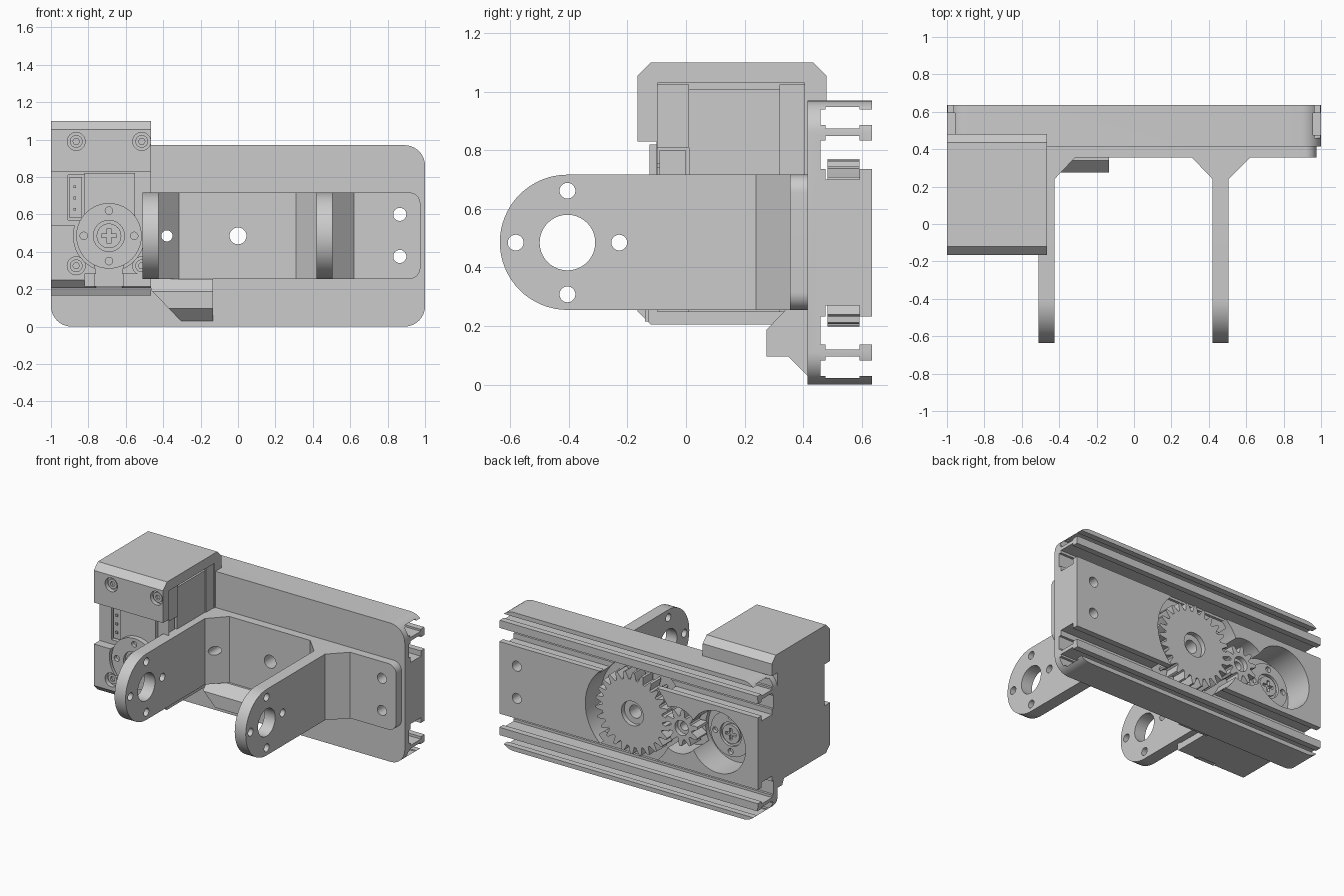
import bpy, bmesh, math
from mathutils import Vector

if "Cube" in bpy.data.objects:
    bpy.data.objects.remove(bpy.data.objects["Cube"])

ZC = 0.485   # height of the gear and arm axes
MX = -0.69   # x of the motor axis


def prism(name, pts, axis, a, b):
    """Extrude a 2D outline along an axis: x takes (y,z), y takes (x,z), z takes (x,y)."""
    place = {'x': lambda p, t: (t, p[0], p[1]),
             'y': lambda p, t: (p[0], t, p[1]),
             'z': lambda p, t: (p[0], p[1], t)}[axis]
    bm = bmesh.new()
    face = bm.faces.new([bm.verts.new(place(p, a)) for p in pts])
    new = bmesh.ops.extrude_face_region(bm, geom=[face])['geom']
    shift = Vector(place((0, 0), b)) - Vector(place((0, 0), a))
    bmesh.ops.translate(bm, vec=shift, verts=[v for v in new if isinstance(v, bmesh.types.BMVert)])
    bmesh.ops.recalc_face_normals(bm, faces=bm.faces)
    me = bpy.data.meshes.new(name)
    bm.to_mesh(me)
    bm.free()
    ob = bpy.data.objects.new(name, me)
    bpy.context.collection.objects.link(ob)
    return ob


def arc(cx, cy, r, a0, a1, n):
    return [(cx + r * math.cos(math.radians(a0 + (a1 - a0) * i / n)),
             cy + r * math.sin(math.radians(a0 + (a1 - a0) * i / n))) for i in range(n + 1)]


def cyl(name, c, r, axis, a, b, n=48):
    return prism(name, arc(c[0], c[1], r, 0, 360, n)[:-1], axis, a, b)


def box(name, x0, x1, y0, y1, z0, z1):
    return prism(name, [(x0, y0), (x1, y0), (x1, y1), (x0, y1)], 'z', z0, z1)


def rounded(x0, x1, z0, z1, r):
    return (arc(x1 - r, z1 - r, r, 0, 90, 10) + arc(x0 + r, z1 - r, r, 90, 180, 10)
            + arc(x0 + r, z0 + r, r, 180, 270, 10) + arc(x1 - r, z0 + r, r, 270, 360, 10))


def combine(ob, tools, op='DIFFERENCE'):
    """Apply boolean tools to an object and remove them."""
    for t in tools:
        m = ob.modifiers.new('bool', 'BOOLEAN')
        m.operation, m.object, m.solver = op, t, 'EXACT'
        bpy.context.view_layer.objects.active = ob
        bpy.ops.object.modifier_apply(modifier=m.name)
        bpy.data.objects.remove(t)
    return ob


MOUNT_HOLES = [(-0.38, ZC, .03), (0, ZC, .045), (.865, .6, .035), (.865, .375, .035)]


def mount_cutters():
    return [cyl('cut', (x, z), r, 'y', .1, .8, 32) for x, z, r in MOUNT_HOLES]


# Slotted rail body: half of the symmetric section, as (y, distance from mid height)
half = [(.415, .485), (.635, .485), (.635, .455), (.593, .455), (.593, .463), (.477, .463),
        (.477, .455), (.46, .455), (.46, .402), (.477, .402), (.477, .389), (.593, .389),
        (.593, .402), (.635, .402), (.635, .348), (.593, .348), (.593, .365), (.477, .365),
        (.477, .348), (.46, .348), (.46, .252), (.477, .252), (.477, .215), (.593, .215),
        (.593, .252), (.635, .252)]
section = [(y, ZC + d) for y, d in half] + [(y, ZC - d) for y, d in reversed(half)]
body = prism('rail_body', section, 'x', -1.05, 1.05)
combine(body, [prism('cut', rounded(-1, 1, 0, .97, .11), 'y', .3, .8)], 'INTERSECT')
combine(body, [cyl('cut', (0, ZC), .335, 'y', .462, .8, 64),
               cyl('cut', (-.38, ZC), .16, 'y', .462, .8),
               cyl('cut', (MX, ZC), .215, 'y', .43, .8)] + mount_cutters())

# U-shaped bracket with gusseted arms
u_plan = [(-.51, -.7), (-.425, -.7), (-.425, .24), (-.315, .355), (.31, .355), (.42, .24),
          (.42, -.7), (.505, -.7), (.505, .24), (.62, .355), (.975, .355), (.975, .417), (-.51, .417)]
bracket = prism('arm_bracket', u_plan, 'z', .2, .8)
side = [(.5, .255), (.5, .717)] + arc(-.405, .486, .231, 90, 270, 32)
combine(bracket, [prism('cut', side, 'x', -.8, 1.2),
                  prism('cut', rounded(-.8, .975, .255, .717, .06), 'y', -.8, .6)], 'INTERSECT')
arm_holes = [(-.405, ZC, .095)] + [(-.405 + .177 * math.cos(k * math.pi / 2),
                                    ZC + .177 * math.sin(k * math.pi / 2), .027) for k in range(4)]
combine(bracket, [cyl('cut', (y, z), r, 'x', -.7, .7, 40) for y, z, r in arm_holes] + mount_cutters())

# Wedge-shaped catch under the bracket
wedge = prism('lower_catch', [(.417, .255), (.34, .255), (.275, .187), (.275, .096), (.35, .096), (.417, .028)],
              'x', -.465, -.135)
combine(wedge, [prism('cut', [(-.47, .2), (-.295, .02), (-.5, .02)], 'y', .2, .6)])

# Motor housing
cover = [(-.165, .25), (-.12, .205), (.345, .205), (.365, .165), (.417, .165), (.417, .97), (.48, .97),
         (.48, 1.055), (.435, 1.1), (-.12, 1.1), (-.165, 1.055)]
housing = prism('motor_housing', cover, 'x', -1, -.465)
screws = [(x, z) for x in (-.865, -.515) for z in (.325, .99)]
combine(housing, [box('cut', -1.1, -.4, -.3, -.1, .54, .83),
                  cyl('cut', (MX, ZC), .19, 'y', -.3, -.1),
                  box('cut', -.76, -.62, -.3, -.101, .1, .5),
                  box('cut', -.82, -.4, -.3, -.13, .1, .28),
                  box('cut', -.53, -.4, -.098, .405, .25, 1.03),
                  box('cut', -.91, -.82, -.3, -.06, .57, .81)]
        + [cyl('cut', s, .048, 'y', -.3, -.135, 32) for s in screws])

# Housing screws with sockets
for i, s in enumerate(screws):
    combine(cyl(f'housing_screw_{i}', s, .034, 'y', -.152, -.12, 24),
            [cyl('cut', s, .018, 'y', -.3, -.135, 6)])

# Motor case in three layers; the front layer leaves room for a cable socket
box('motor_case_front', -.6, -.472, -.1, .01, .25, .53)
box('motor_case_front_top', -.6, -.472, -.1, .01, .81, 1.025)
box('motor_case_middle', -.6, -.478, .01, .32, .25, 1.01)
box('motor_case_back', -.6, -.472, .32, .406, .25, 1.025)
for name, x0, x1 in (('cable_socket_left', -.9, -.835), ('cable_socket_right', -.545, -.49)):
    box(name, x0, x1, -.09, .0, .58, .8)
    for k in range(3):
        box(f'{name}_pin_{k}', x0 + .02, x0 + .035, -.1, -.08, .62 + .06 * k, .635 + .06 * k)
box('motor_neck', -.82, -.55, -.125, -.09, .56, .82)
box('motor_foot', -.77, -.61, -.14, -.09, .215, .34)


# Output discs at both ends of the motor; direction d points outward
def output_disc(name, r, y_in, y_out):
    d = 1 if y_out > y_in else -1
    disc = cyl(name, (MX, ZC), r, 'y', y_in, y_out, 64)
    holes = [(MX + .77 * r * math.cos(k * math.pi / 2), ZC + .77 * r * math.sin(k * math.pi / 2)) for k in range(4)]
    combine(disc, [cyl('cut', h, .02, 'y', y_out - .025 * d, y_out + .1 * d, 20) for h in holes]
            + [cyl('cut', (MX, ZC), .083, 'y', y_out - .02 * d, y_out + .1 * d)])
    head = cyl(name + '_screw', (MX, ZC), .066, 'y', y_in, y_out - .002 * d, 32)
    y0, y1 = sorted((y_out - .02 * d, y_out + .1 * d))
    combine(head, [box('cut', MX - .04, MX + .04, y0, y1, ZC - .01, ZC + .01),
                   box('cut', MX - .01, MX + .01, y0, y1, ZC - .04, ZC + .04)])


output_disc('front_output_disc', .175, -.095, -.162)
output_disc('rear_output_disc', .155, .42, .492)


# Gear train in the rear cavity
def gear(name, x, teeth, r_root, r_tip, bore, counterbore):
    pts = []
    for i in range(teeth):
        for f, r in ((0, r_root), (.24, r_root), (.42, (r_root + r_tip * 2) / 3), (.52, r_tip),
                     (.72, r_tip), (.82, (r_root + r_tip * 2) / 3)):
            a = 2 * math.pi * (i + f) / teeth
            pts.append((x + r * math.cos(a), ZC + r * math.sin(a)))
    g = prism(name, pts, 'y', .484, .593)
    combine(g, [cyl('cut', (x, ZC), bore, 'y', .4, .7, 32),
                cyl('cut', (x, ZC), counterbore, 'y', .56, .7, 32)])
    combine(cyl(name + '_spacer', (x, ZC), counterbore, 'y', .45, .485, 32),
            [cyl('cut', (x, ZC), bore, 'y', .4, .7, 32)])


gear('large_gear', 0, 26, .235, .286, .045, .085)
gear('small_gear', -.38, 10, .08, .128, .03, .052)

# Smooth round walls, keep edges sharp
bpy.ops.object.select_all(action='SELECT')
bpy.context.view_layer.objects.active = body
bpy.ops.object.shade_smooth_by_angle(angle=math.radians(25))
